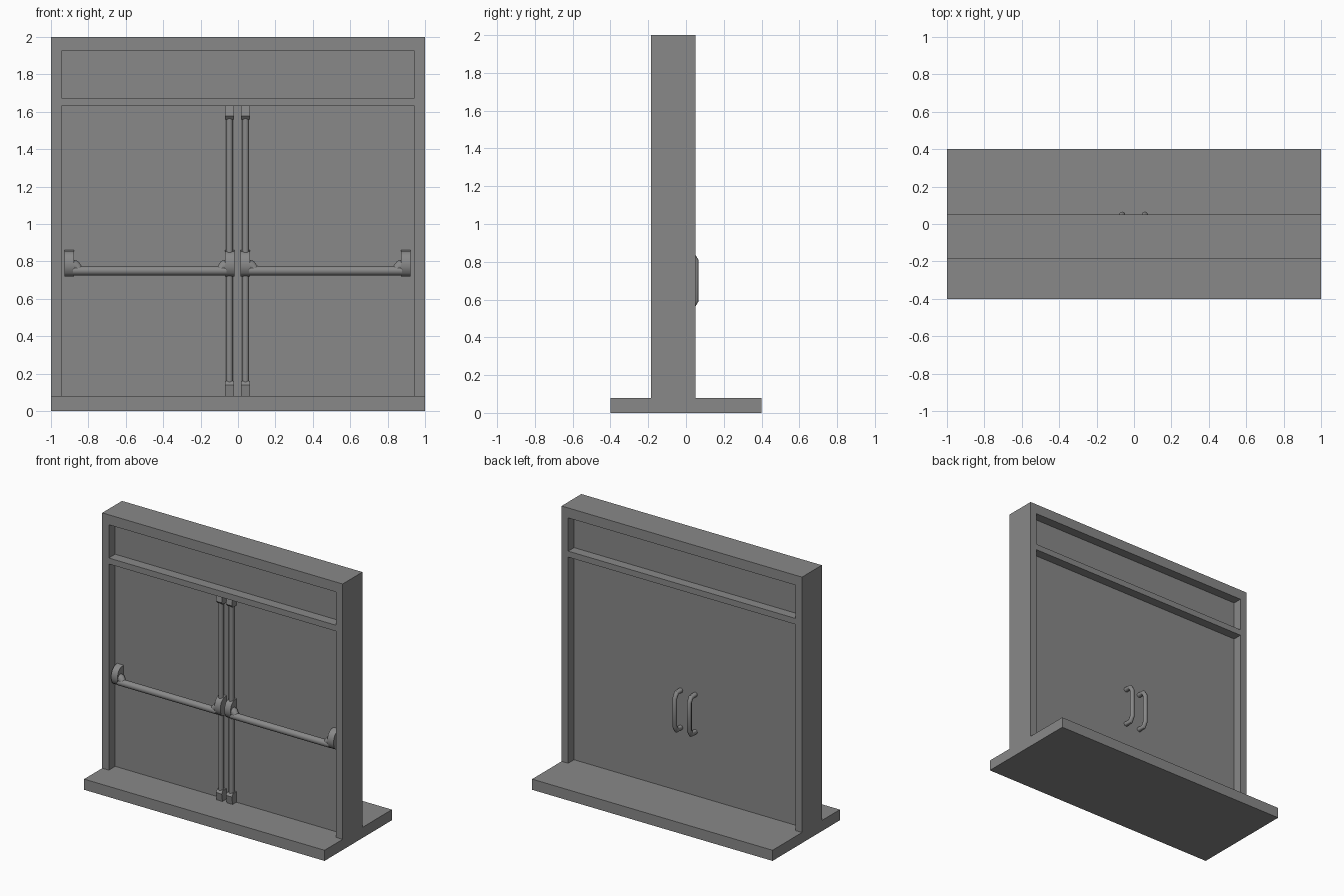
import bpy, bmesh, math
from mathutils import Vector

if "Cube" in bpy.data.objects:
    bpy.data.objects.remove(bpy.data.objects["Cube"], do_unlink=True)

grey = bpy.data.materials.new("mid_grey")
grey.use_nodes = True
COLOUR = (0.25, 0.25, 0.25, 1)
grey.diffuse_color = COLOUR
grey.node_tree.nodes["Principled BSDF"].inputs["Base Color"].default_value = COLOUR

FRONT, BACK = -0.185, 0.05          # wall faces
DOOR_F, DOOR_B = -0.11, -0.02       # door faces
MID = -0.0025                       # line between the two leaves


def finish(name, bm, smooth=False):
    bmesh.ops.recalc_face_normals(bm, faces=bm.faces[:])
    mesh = bpy.data.meshes.new(name)
    bm.to_mesh(mesh)
    bm.free()
    ob = bpy.data.objects.new(name, mesh)
    bpy.context.collection.objects.link(ob)
    mesh.materials.append(grey)
    if smooth:
        bpy.ops.object.select_all(action='DESELECT')
        ob.select_set(True)
        bpy.context.view_layer.objects.active = ob
        bpy.ops.object.shade_smooth_by_angle(angle=math.radians(50))
    return ob


def prism(name, profile, x0, x1, smooth=False):
    """Extrude a (y, z) outline from x0 to x1."""
    bm = bmesh.new()
    face = bm.faces.new([bm.verts.new((x0, y, z)) for y, z in profile])
    out = bmesh.ops.extrude_face_region(bm, geom=[face])
    verts = [v for v in out["geom"] if isinstance(v, bmesh.types.BMVert)]
    bmesh.ops.translate(bm, verts=verts, vec=(x1 - x0, 0, 0))
    return finish(name, bm, smooth)


def box(name, x0, x1, y0, y1, z0, z1):
    return prism(name, [(y0, z0), (y1, z0), (y1, z1), (y0, z1)], x0, x1)


def tube(name, path, radii, sides=12):
    """Sweep a circle along a path lying in a plane, mitred at the bends."""
    bm = bmesh.new()
    pts = [Vector(p) for p in path]
    normal = Vector((1, 0, 0)) if all(p.x == pts[0].x for p in pts) else Vector((0, 1, 0))
    rings = []
    for i, p in enumerate(pts):
        a = (p - pts[max(i - 1, 0)]).normalized()
        b = (pts[min(i + 1, len(pts) - 1)] - p).normalized()
        tangent = (a + b).normalized()
        side = tangent.cross(normal)
        ring = []
        for k in range(sides):
            t = 2 * math.pi * k / sides
            ring.append(bm.verts.new(p + radii[i] * (math.cos(t) * normal + math.sin(t) * side)))
        rings.append(ring)
    for r, s in zip(rings, rings[1:]):
        for k in range(sides):
            n = (k + 1) % sides
            bm.faces.new((r[k], r[n], s[n], s[k]))
    bm.faces.new(rings[0])
    bm.faces.new(rings[-1])
    return finish(name, bm, True)


# Frame and floor slab in one piece, with two openings cut through
frame = prism("frame", [(-0.4, 0), (0.4, 0), (0.4, 0.08), (BACK, 0.08), (BACK, 2),
                        (FRONT, 2), (FRONT, 0.08), (-0.4, 0.08)], -1, 1)
for z0, z1 in ((0.08, 1.63), (1.675, 1.925)):
    cutter = box("opening_cutter", -0.945, 0.945, -0.3, 0.3, z0, z1)
    mod = frame.modifiers.new("opening", 'BOOLEAN')
    mod.operation, mod.solver, mod.object = 'DIFFERENCE', 'EXACT', cutter
    bpy.context.view_layer.objects.active = frame
    bpy.ops.object.modifier_apply(modifier=mod.name)
    bpy.data.objects.remove(cutter, do_unlink=True)

# Panels filling the openings
box("door_panel", -0.945, 0.945, DOOR_F, DOOR_B, 0.08, 1.63)
box("transom_panel", -0.945, 0.945, DOOR_F, DOOR_B, 1.675, 1.925)

# Housing outline, rounded towards the room
housing = [(DOOR_F, 0.72), (-0.15, 0.72), (-0.172, 0.737), (-0.182, 0.77),
           (-0.182, 0.8), (-0.17, 0.833), (-0.148, 0.852), (DOOR_F, 0.86)]

for side, sign in (("left", 1), ("right", -1)):
    def x(v):
        return MID + sign * v

    # Push bar with its two end housings
    prism(side + "_lock_housing", housing, x(0.017), x(0.067), True)
    prism(side + "_hinge_housing", housing, x(0.873), x(0.925), True)
    tube(side + "_push_bar", [(x(0.06), -0.155, 0.75), (x(0.88), -0.155, 0.75)], [0.025] * 2, 16)
    for end, x0, x1, x2 in (("lock", 0.06, 0.075, 0.095), ("hinge", 0.88, 0.865, 0.845)):
        tube(f"{side}_{end}_collar", [(x(x0), -0.147, 0.775), (x(x1), -0.147, 0.775),
                                      (x(x2), -0.152, 0.753)], [0.034, 0.03, 0.023])

    # Vertical latch rod with a catch at each end
    tube(side + "_latch_rod", [(x(0.043), -0.135, 0.1), (x(0.043), -0.135, 1.61)], [0.019] * 2)
    for name, base, tip in (("top_catch", 1.63, 1.56), ("bottom_catch", 0.08, 0.16)):
        mid = base + 0.75 * (tip - base)
        prism(f"{side}_{name}", [(DOOR_F, base), (-0.155, base), (-0.165, mid),
                                 (-0.15, tip), (DOOR_F, tip)], x(0.018), x(0.066))

    # Pull handle on the back
    hx = x(0.0605)
    tube(side + "_pull_handle", [(hx, DOOR_B, 0.84), (hx, 0.03, 0.84), (hx, 0.05, 0.805),
                                 (hx, 0.05, 0.595), (hx, 0.03, 0.56), (hx, DOOR_B, 0.56)],
         [0.018, 0.018, 0.017, 0.017, 0.018, 0.018], 8)
